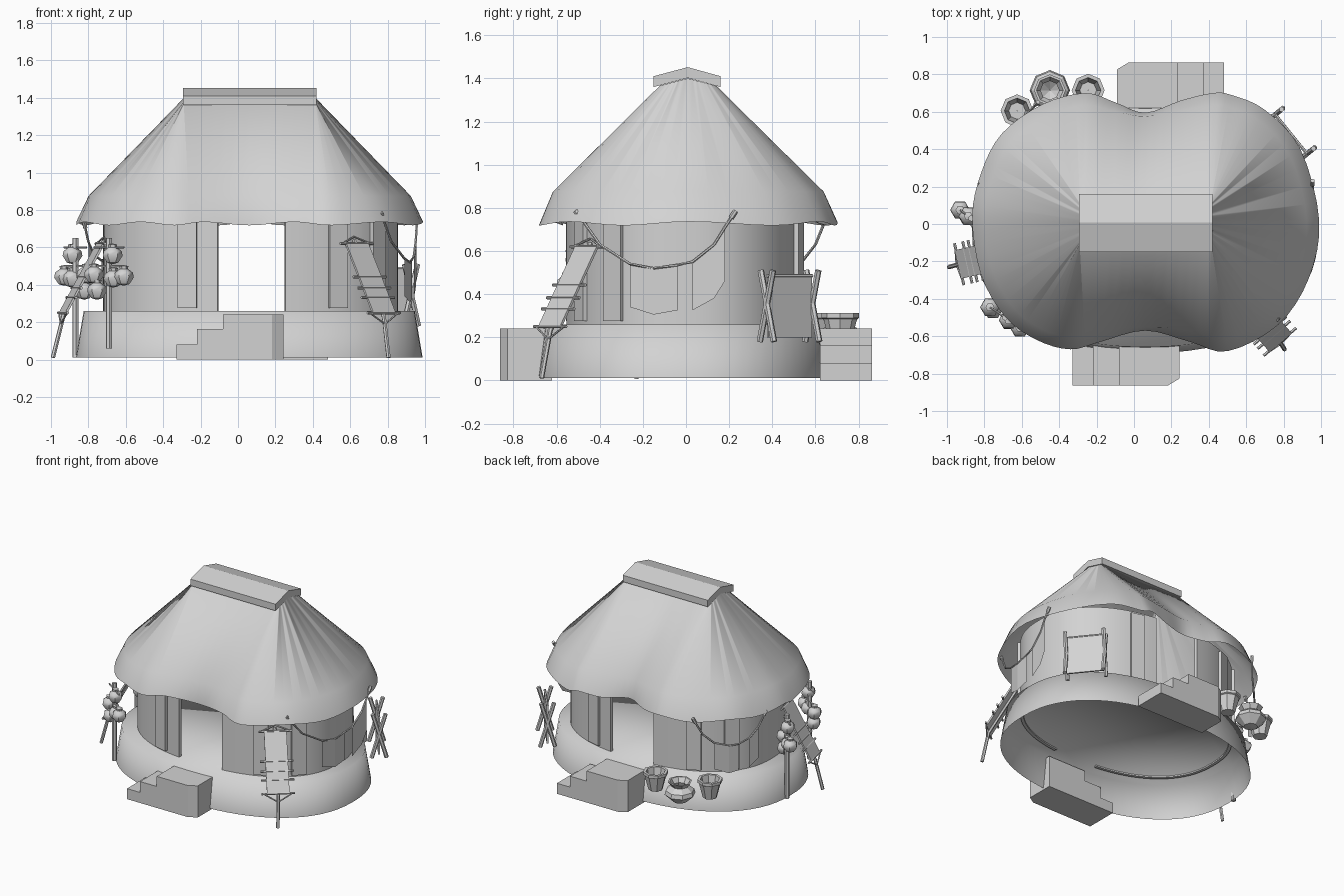
import bpy, bmesh, math
from mathutils import Vector as V

cube = bpy.data.objects.get("Cube")
if cube:
    bpy.data.objects.remove(cube, do_unlink=True)

grey = bpy.data.materials.new("plain_grey")
grey.use_nodes = True
grey.diffuse_color = (0.65, 0.65, 0.65, 1)
grey.node_tree.nodes["Principled BSDF"].inputs["Base Color"].default_value = (0.65, 0.65, 0.65, 1)


def finish(name, bm, smooth=None):
    bmesh.ops.remove_doubles(bm, verts=bm.verts, dist=0.0005)
    bmesh.ops.recalc_face_normals(bm, faces=bm.faces)
    me = bpy.data.meshes.new(name)
    bm.to_mesh(me)
    bm.free()
    me.materials.append(grey)
    ob = bpy.data.objects.new(name, me)
    bpy.context.collection.objects.link(ob)
    if smooth:
        bpy.ops.object.select_all(action='DESELECT')
        ob.select_set(True)
        bpy.context.view_layer.objects.active = ob
        bpy.ops.object.shade_smooth_by_angle(angle=math.radians(smooth))


def skin(bm, rings, closed=True, cap_start=False, cap_end=False):
    """Join successive rings of points with quads."""
    rows = [[bm.verts.new(p) for p in r] for r in rings]
    n = len(rows[0])
    for a, b in zip(rows, rows[1:]):
        for i in range(n if closed else n - 1):
            j = (i + 1) % n
            bm.faces.new((a[i], a[j], b[j], b[i]))
    if cap_start:
        bm.faces.new(rows[0])
    if cap_end:
        bm.faces.new(rows[-1])


def oval(cx, cy, rx, ry, z, n, a0=0, a1=360, power=2.3):
    """Slightly squared ellipse, whole or as an arc."""
    def bend(v):
        return math.copysign(abs(v) ** (2 / power), v)
    count = n if a1 - a0 == 360 else n + 1
    angles = [math.radians(a0 + (a1 - a0) * i / n) for i in range(count)]
    return [V((cx + rx * bend(math.cos(a)), cy + ry * bend(math.sin(a)), z)) for a in angles]


def tube(bm, points, r, n=6):
    points = [V(p) for p in points]
    rings = []
    for i, p in enumerate(points):
        d = (points[min(i + 1, len(points) - 1)] - points[max(i - 1, 0)]).normalized()
        u = d.cross(V((0.3, 0.8, 0.1))).normalized()
        w = d.cross(u)
        rings.append([p + r * (u * math.cos(t) + w * math.sin(t))
                      for t in (k * math.tau / n for k in range(n))])
    skin(bm, rings, True, True, True)


def slab(bm, a, b, side, half, thick):
    """Flat plate from a to b, reaching half to each side."""
    s = side.normalized() * half
    nrm = (b - a).cross(s).normalized() * thick / 2
    skin(bm, [[p - s - nrm, p + s - nrm, p + s + nrm, p - s + nrm] for p in (a, b)], True, True, True)


def lathe(bm, profile, x, y, n=8):
    skin(bm, [oval(x, y, r, r, z, n, power=2) for r, z in profile])


# Plinth with floor, open underneath, softly shaded all over
bm = bmesh.new()
skin(bm, [oval(0.06, -0.02, 0.927, 0.67, 0.012, 64),
          oval(0.06, -0.02, 0.885, 0.637, 0.26, 64)], cap_end=True)
finish("plinth", bm, 180)

# Two curved walls leaving a front and a back doorway
for name, a0, a1 in (("left_wall", -79, 79), ("right_wall", 100.3, 259.7)):
    bm = bmesh.new()
    arcs = [oval(0.067, -0.005, 0.788 - t, 0.557 - t, z, 36, a0, a1)
            for t, z in ((0, 0.25), (0, 0.82), (0.022, 0.82), (0.022, 0.25))]
    skin(bm, list(zip(*arcs)), True, True, True)
    finish(name, bm, 35)

# Flat pilasters against the walls, the back ones turned half round
bm = bmesh.new()
for deg in (-112, -57, -33, 68, 123, 147):
    p, q = oval(0.067, -0.005, 0.793, 0.562, 0.275, 1, deg, deg + 1)
    slab(bm, p, p + V((0, 0, 0.525)), q - p, 0.052, 0.025)
finish("pilasters", bm)

# Thatched roof: eave outline with a dip over each doorway
eave = [(-0.865, 0.04), (-0.815, 0.28), (-0.705, 0.485), (-0.49, 0.64), (-0.26, 0.7), (-0.1, 0.65),
        (0.06, 0.595), (0.25, 0.66), (0.42, 0.7), (0.52, 0.69), (0.7, 0.61), (0.89, 0.4),
        (0.99, 0.02), (0.935, -0.29), (0.77, -0.54), (0.5, -0.68), (0.3, -0.63), (0.06, -0.57),
        (-0.18, -0.63), (-0.34, -0.67), (-0.52, -0.62), (-0.69, -0.495), (-0.82, -0.265)]
outline, n = [], len(eave)
for i in range(n):
    p0, p1, p2, p3 = (V(eave[(i + k) % n]) for k in (-1, 0, 1, 2))
    for t in (0, 0.25, 0.5, 0.75):
        outline.append(0.5 * (2 * p1 + (p2 - p0) * t + (2 * p0 - 5 * p1 + 4 * p2 - p3) * t * t
                              + (3 * p1 - p0 - 3 * p2 + p3) * t ** 3))
bm = bmesh.new()
ridge, top, mid, low = [], [], [], []
for i, p in enumerate(outline):
    x = min(max(p.x, -0.29), 0.415)
    ridge.append(V((x, 0.008, 1.4)))
    top.append(V((x, 0.008 + 0.19 * p.y, 1.4 - 0.05 * abs(p.y))))
    low.append(V((p.x, p.y, 0.727 + 0.009 * math.cos(i * math.tau / 8))))
    m = top[-1].lerp(low[-1], 0.885)
    fill = 0.035 * math.exp(-((p.x - 0.06) / 0.15) ** 2)
    mid.append(V((m.x, m.y + math.copysign(fill, p.y), 0.875)))
skin(bm, [ridge, top, mid, low])
bmesh.ops.dissolve_degenerate(bm, dist=0.0005, edges=bm.edges)
finish("thatched_roof", bm, 70)

# Ridge cap
bm = bmesh.new()
profile = [(-0.15, 1.36), (-0.15, 1.41), (0.008, 1.452), (0.16, 1.41), (0.16, 1.36), (0.008, 1.402)]
skin(bm, [[V((x, y, z)) for y, z in profile] for x in (-0.295, 0.42)], True, True, True)
finish("ridge_cap", bm)

# Entrance steps rising sideways, the back set turned half round
for name, s, ox in (("front_steps", 1, 0), ("back_steps", -1, 0.152)):
    bm = bmesh.new()
    for x0, x1, z in ((-0.33, -0.22, 0.08), (-0.22, -0.08, 0.163), (-0.08, 0.242, 0.24)):
        c = 0.06 if z > 0.2 else 0
        plan = [(x0, -0.863), (x1 - c, -0.863), (x1, -0.863 + c * 0.6), (x1, -0.62), (x0, -0.62)]
        skin(bm, [[V((ox + s * x, s * y, h)) for x, y in plan] for h in (0, z)], True, True, True)
    finish(name, bm)


# Leaning hide racks
def hide_rack(name, foot, bottom, head):
    foot, bottom, head = V(foot), V(bottom), V(head)
    out = bottom - head
    side = V((-out.y, out.x, 0)).normalized()
    bm = bmesh.new()
    slab(bm, bottom, head, side, 0.078, 0.012)
    for t in (0, 0.22, 0.36, 0.52, 1):
        p = bottom.lerp(head, t)
        tube(bm, [p - side * 0.115, p + side * 0.115], 0.008)
    knot = bottom.lerp(foot, 0.25)
    peak = head - out * 0.1
    for s in (-0.1, 0.1):
        tube(bm, [bottom + side * s, knot], 0.005)
        tube(bm, [head + side * s, peak], 0.005)
    tube(bm, [peak + V((0, 0, -0.02)), bottom - V((0, 0, 0.02)), foot], 0.012)
    finish(name, bm)


hide_rack("left_hide_rack", (0.805, -0.67, 0.01), (0.78, -0.63, 0.25), (0.635, -0.46, 0.62))
hide_rack("right_hide_rack", (-0.99, -0.23, 0.01), (-0.935, -0.215, 0.25), (-0.735, -0.17, 0.62))

# Standing frame with crossed poles and a stretched skin
bm = bmesh.new()
a, b = V((0.925, 0.375, 0)), V((0.755, 0.585, 0))
out = V((0.77, 0.63, 0))
c = (a + b) / 2
slab(bm, c + V((0, 0, 0.2)), c + V((0, 0, 0.49)), b - a, 0.13, 0.012)
for p in (a, b):
    for s in (-1, 1):
        tube(bm, [p - out * 0.052 * s + V((0, 0, 0.18)), p + out * 0.045 * s + V((0, 0, 0.51))], 0.015)
tube(bm, [a + V((0, 0, 0.485)), b + V((0, 0, 0.485))], 0.009)
finish("skin_frame", bm)


# Cloth lines hung from the eaves
def cloth_line(name, rope, cloths):
    bm = bmesh.new()
    tube(bm, rope, 0.007)
    for end, nxt in ((rope[0], rope[1]), (rope[-1], rope[-2])):
        e, d = V(end), (V(end) - V(nxt)).normalized()
        tube(bm, [e - d * 0.02, e + d * 0.02], 0.012)
    finish(name + "_rope", bm)
    bm = bmesh.new()
    for first, drops in cloths:
        tops = [V(p) for p in rope[first:first + len(drops)]]
        skin(bm, [tops, [p - V((0, 0, d)) for p, d in zip(tops, drops)]], closed=False)
    bmesh.ops.solidify(bm, geom=bm.faces[:], thickness=0.01)
    finish(name + "_cloths", bm)


cloth_line("left_line",
           [(0.77, -0.5, 0.77), (0.82, -0.4, 0.63), (0.89, -0.26, 0.54), (0.92, -0.15, 0.52),
            (0.93, -0.04, 0.535), (0.94, 0.03, 0.55), (0.95, 0.13, 0.63), (0.955, 0.18, 0.71),
            (0.955, 0.22, 0.77)],
           [(2, (0.2, 0.215, 0.21)), (5, (0.225, 0.25, 0.25))])
cloth_line("right_line",
           [(-0.52, 0.645, 0.74), (-0.56, 0.6, 0.63), (-0.62, 0.545, 0.56), (-0.69, 0.47, 0.53),
            (-0.73, 0.41, 0.53), (-0.77, 0.34, 0.56), (-0.8, 0.27, 0.63), (-0.82, 0.22, 0.72)],
           [(2, (0.2, 0.21, 0.2)), (5, (0.22, 0.24))])

# Poles hung with gourds
gourd = [(0.001, -0.055), (0.03, -0.046), (0.053, -0.01), (0.048, 0.015), (0.022, 0.035),
         (0.024, 0.05), (0.001, 0.055)]
for name, px, py, foot, tx, ty in (("side_gourds", -0.87, 0.03, 0.01, -0.06, 0.045),
                                   ("front_gourds", -0.69, -0.5, 0.06, 0.08, -0.055)):
    bm = bmesh.new()
    tube(bm, [(px, py, foot), (px, py, 0.65)], 0.017)
    for z in (0.6, 0.5):
        tube(bm, [(px - tx, py - ty, z), (px + tx, py + ty, z)], 0.006)
    finish(name + "_pole", bm)
    bm = bmesh.new()
    for s, z in ((1, 0.45), (-1, 0.46), (0.25, 0.565), (-0.8, 0.375), (0.3, 0.44)):
        lathe(bm, [(r, z + h) for r, h in gourd], px + tx * s, py + ty * s, 6)
    finish(name, bm, 40)

# Buckets and a round pot behind the house
bucket = [(0.001, 0.175), (0.05, 0.175), (0.078, 0.285), (0.088, 0.29), (0.088, 0.312),
          (0.068, 0.312), (0.045, 0.19), (0.001, 0.19)]
pot = [(0.001, 0.135), (0.05, 0.14), (0.108, 0.195), (0.1, 0.225), (0.06, 0.255), (0.085, 0.29),
       (0.072, 0.29), (0.05, 0.255), (0.07, 0.205), (0.001, 0.155)]
for name, prof, x, y in (("inner_bucket", bucket, -0.245, 0.715), ("outer_bucket", bucket, -0.625, 0.605),
                         ("round_pot", pot, -0.45, 0.715)):
    bm = bmesh.new()
    lathe(bm, prof, x, y)
    finish(name, bm)
